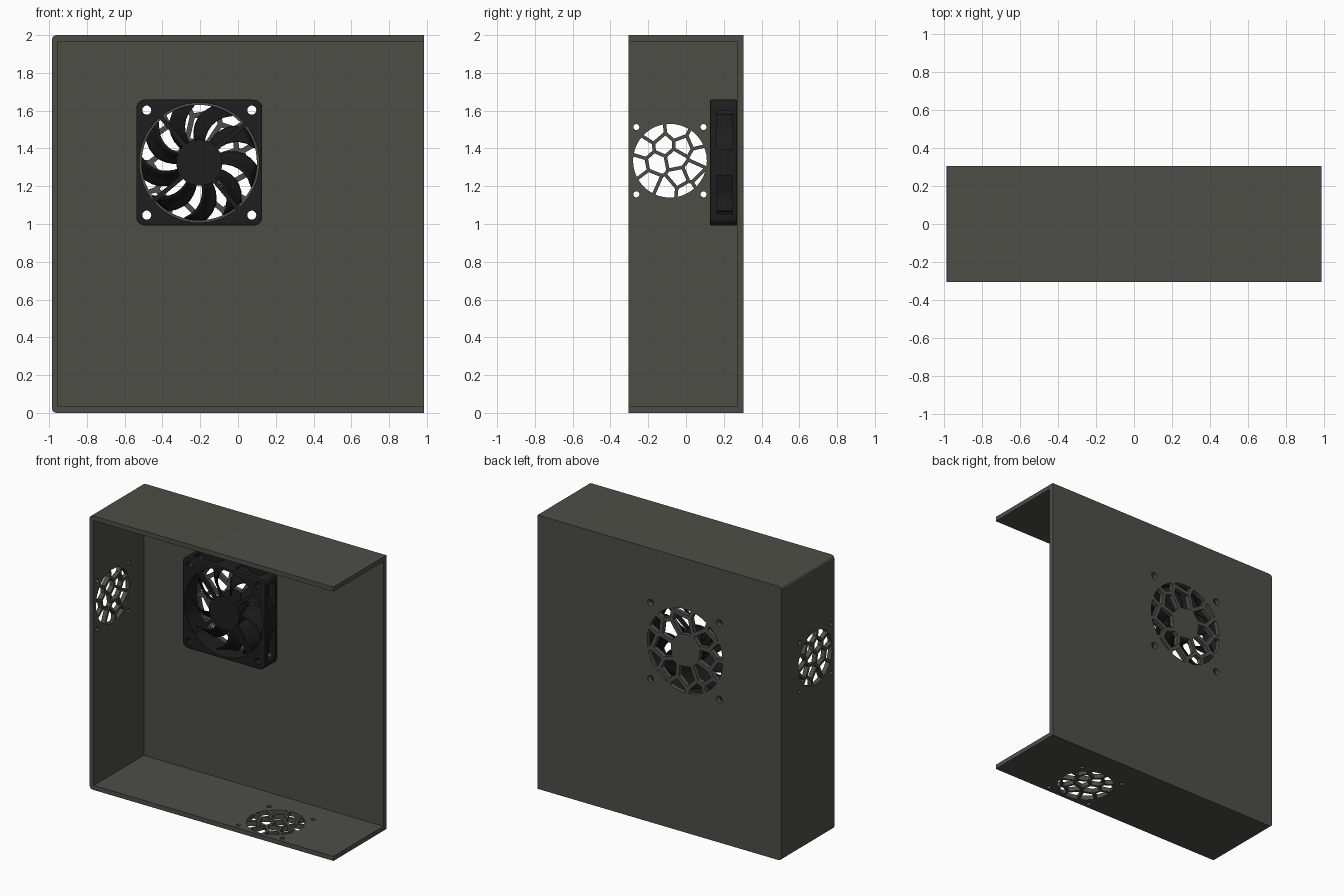
import bpy, bmesh, random
from math import sin, cos, pi, radians
from mathutils import Vector

random.seed(4)
if "Cube" in bpy.data.objects:
    bpy.data.objects.remove(bpy.data.objects["Cube"])


def material(name, color):
    m = bpy.data.materials.new(name)
    m.use_nodes = True
    m.diffuse_color = (*color, 1)
    m.node_tree.nodes["Principled BSDF"].inputs["Base Color"].default_value = (*color, 1)
    return m


CASE = material("warm dark grey", (0.075, 0.075, 0.064))
FRAME = material("fan black", (0.013, 0.013, 0.014))
ROTOR = material("rotor black", (0.009, 0.009, 0.01))

# Map outline coordinates (a, b) and depth d to space, by extrusion axis
AXES = {"x": lambda a, b, d: (d, a, b),
        "y": lambda a, b, d: (a, d, b),
        "z": lambda a, b, d: (a, b, d)}


def prisms(name, outlines, axis, lo, hi, mat=None):
    """Extrude a list of 2D outlines into one object."""
    bm = bmesh.new()
    put = AXES[axis]
    for pts in outlines:
        low = [bm.verts.new(put(p[0], p[1], lo)) for p in pts]
        high = [bm.verts.new(put(p[0], p[1], hi)) for p in pts]
        bm.faces.new(low)
        bm.faces.new(high[::-1])
        for i in range(len(pts)):
            j = (i + 1) % len(pts)
            bm.faces.new((low[i], high[i], high[j], low[j]))
    bmesh.ops.recalc_face_normals(bm, faces=bm.faces)
    return finish(name, bm, mat)


def finish(name, bm, mat):
    me = bpy.data.meshes.new(name)
    bm.to_mesh(me)
    bm.free()
    ob = bpy.data.objects.new(name, me)
    bpy.context.collection.objects.link(ob)
    if mat:
        me.materials.append(mat)
    return ob


def activate(ob):
    bpy.ops.object.select_all(action="DESELECT")
    ob.select_set(True)
    bpy.context.view_layer.objects.active = ob


def cut(ob, cutter):
    mod = ob.modifiers.new("cut", "BOOLEAN")
    mod.object, mod.operation, mod.solver = cutter, "DIFFERENCE", "EXACT"
    activate(ob)
    bpy.ops.object.modifier_apply(modifier=mod.name)
    bpy.data.objects.remove(cutter)


def smooth(ob):
    activate(ob)
    bpy.ops.object.shade_smooth_by_angle(angle=radians(30))


def circle(cx, cy, r, n=48):
    return [Vector((cx + r * cos(2 * pi * i / n), cy + r * sin(2 * pi * i / n))) for i in range(n)]


def corner(cx, cy, r, start, n=6):
    """Quarter arc starting at the given angle in degrees."""
    return [Vector((cx + r * cos(radians(start + 90 * i / n)),
                    cy + r * sin(radians(start + 90 * i / n)))) for i in range(n + 1)]


def half_plane(pts, point, normal):
    """Keep the part of a convex outline behind a line."""
    out = []
    for i, p in enumerate(pts):
        q = pts[(i + 1) % len(pts)]
        dp, dq = (p - point).dot(normal), (q - point).dot(normal)
        if dp <= 0:
            out.append(p)
        if dp * dq < 0:
            out.append(p.lerp(q, dp / (dp - dq)))
    return out


def grille_cells(center, radius, sites, strut, solid=()):
    """Cell openings around each site, clipped to a disc."""
    cells = []
    for i, s in enumerate(sites):
        if i in solid:
            continue
        cell = circle(0, 0, radius, 64)
        for t in sites:
            if t is not s and cell:
                n = (t - s).normalized()
                cell = half_plane(cell, (s + t) / 2 - n * strut / 2, n)
        if len(cell) > 2:
            cells.append([p + center for p in cell])
    return cells


def screw_holes(center, offset, r):
    return [circle(center.x + sx * offset, center.y + sz * offset, r, 20)
            for sx in (-1, 1) for sz in (-1, 1)]


# Case: wrap of top, side and bottom walls, plus the back panel
W, D, H, T, R = 0.985, 0.305, 2.0, 0.033, 0.025
outer = ([Vector((W, H))] + corner(-W + R, H - R, R, 90)
         + corner(-W + R, R, R, 180) + [Vector((W, 0))])
inner = [(W, T), (-W + T, T), (-W + T, H - T), (W, H - T)]
walls = prisms("case_walls", [outer + inner], "y", -D, D - T, CASE)
back = prisms("back_panel", [outer], "y", D - T, D, CASE)

# Small vent grilles in the side wall and the floor
vent_sites = [Vector(p) / 100 for p in (
    (-9, 15), (4, 16), (14, 11), (-14, 7), (-3, 8), (7, 8), (-17, -3), (-7, -1), (3, 1),
    (16, 3), (12, -6), (5, -9), (-11, -11), (-2, -15), (9, -16), (17, -11))]


def vent(axis, center, lo, hi):
    cells = grille_cells(center, 0.195, vent_sites, 0.018)
    cut(walls, prisms("vent_cutter", cells + screw_holes(center, 0.178, 0.016), axis, lo, hi))


vent("x", Vector((-0.085, 1.335)), -W - 0.1, -W + 0.1)
vent("z", Vector((0.365, -0.085)), -0.1, 0.1)

# Large fan grille in the back panel, solid behind the hub
FAN = Vector((-0.205, 1.325))
fan_sites = [Vector((0, 0))]
for count, ring in ((8, 0.215), (13, 0.29)):
    for i in range(count):
        a = 2 * pi * (i + random.uniform(-0.25, 0.25)) / count
        fan_sites.append(Vector((cos(a), sin(a))) * (ring + random.uniform(-0.025, 0.025)))
cells = grille_cells(FAN, 0.305, fan_sites, 0.028, solid=(0,))
cut(back, prisms("grille_cutter", cells + screw_holes(FAN, 0.278, 0.024), "y", 0.2, 0.4))
smooth(walls)
smooth(back)

# Fan frame: rounded square with bore, screw holes and side recesses
F0, F1, S, C = 0.127, D - T - 0.001, 0.333, 0.045
square = []
for k, (sx, sz) in enumerate(((1, 1), (-1, 1), (-1, -1), (1, -1))):
    square += corner(FAN.x + sx * (S - C), FAN.y + sz * (S - C), C, 90 * k)
frame = prisms("fan_frame", [square], "y", F0, F1, FRAME)
bevel = frame.modifiers.new("edge", "BEVEL")
bevel.width, bevel.segments = 0.006, 2
activate(frame)
bpy.ops.object.modifier_apply(modifier=bevel.name)
cut(frame, prisms("bore_cutter", [circle(*FAN, 0.317, 72)] + screw_holes(FAN, 0.278, 0.024),
                  "y", 0, 0.4))
recesses = []
for k in range(4):
    for side in (-1, 1):
        # Pocket between the round duct and the outer edge
        pocket = [Vector((max(0.285, 0.328 * cos(a)), side * 0.328 * sin(a)))
                  for a in (radians(12 + 5 * i) for i in range(10))]
        pocket += [Vector((0.36, pocket[-1].y)), Vector((0.36, pocket[0].y))]
        ca, sa = cos(k * pi / 2), sin(k * pi / 2)
        recesses.append([FAN + Vector((p.x * ca - p.y * sa, p.x * sa + p.y * ca)) for p in pocket])
cut(frame, prisms("recess_cutter", recesses, "y", F0 + 0.037, F1 - 0.025))
smooth(frame)

# Motor mount and its four struts
smooth(prisms("motor_mount", [circle(*FAN, 0.122)], "y", F0 + 0.003, F0 + 0.02, FRAME))
struts = []
for k in range(4):
    d = Vector((cos(radians(40 + 90 * k)), sin(radians(40 + 90 * k))))
    n = Vector((-d.y, d.x)) * 0.012
    struts.append([FAN + d * 0.1 + n, FAN + d * 0.1 - n, FAN + d * 0.322 - n, FAN + d * 0.322 + n])
prisms("mount_struts", struts, "y", F0 + 0.003, F0 + 0.022, FRAME)

# Rotor hub and swept, pitched blades
smooth(prisms("rotor_hub", [circle(*FAN, 0.118)], "y", F0 + 0.026, F1 - 0.01, ROTOR))
bm = bmesh.new()
BLADES, NR, NC = 9, 6, 5
for k in range(BLADES):
    grid = []
    for i in range(NR + 1):
        u = i / NR
        r = 0.11 + 0.195 * u
        row = []
        for j in range(NC + 1):
            v = j / NC
            a = 2 * pi * k / BLADES + radians(90 - 24 * u * u + (v - 0.5) * (25 - 3 * u))
            depth = 0.165 + 0.08 * v + 0.012 * sin(pi * v)
            row.append(bm.verts.new((FAN.x + r * cos(a), depth, FAN.y + r * sin(a))))
        grid.append(row)
    for i in range(NR):
        for j in range(NC):
            bm.faces.new((grid[i][j], grid[i + 1][j], grid[i + 1][j + 1], grid[i][j + 1]))
blades = finish("rotor_blades", bm, ROTOR)
thick = blades.modifiers.new("thickness", "SOLIDIFY")
thick.thickness, thick.offset = 0.008, 0
smooth(blades)
